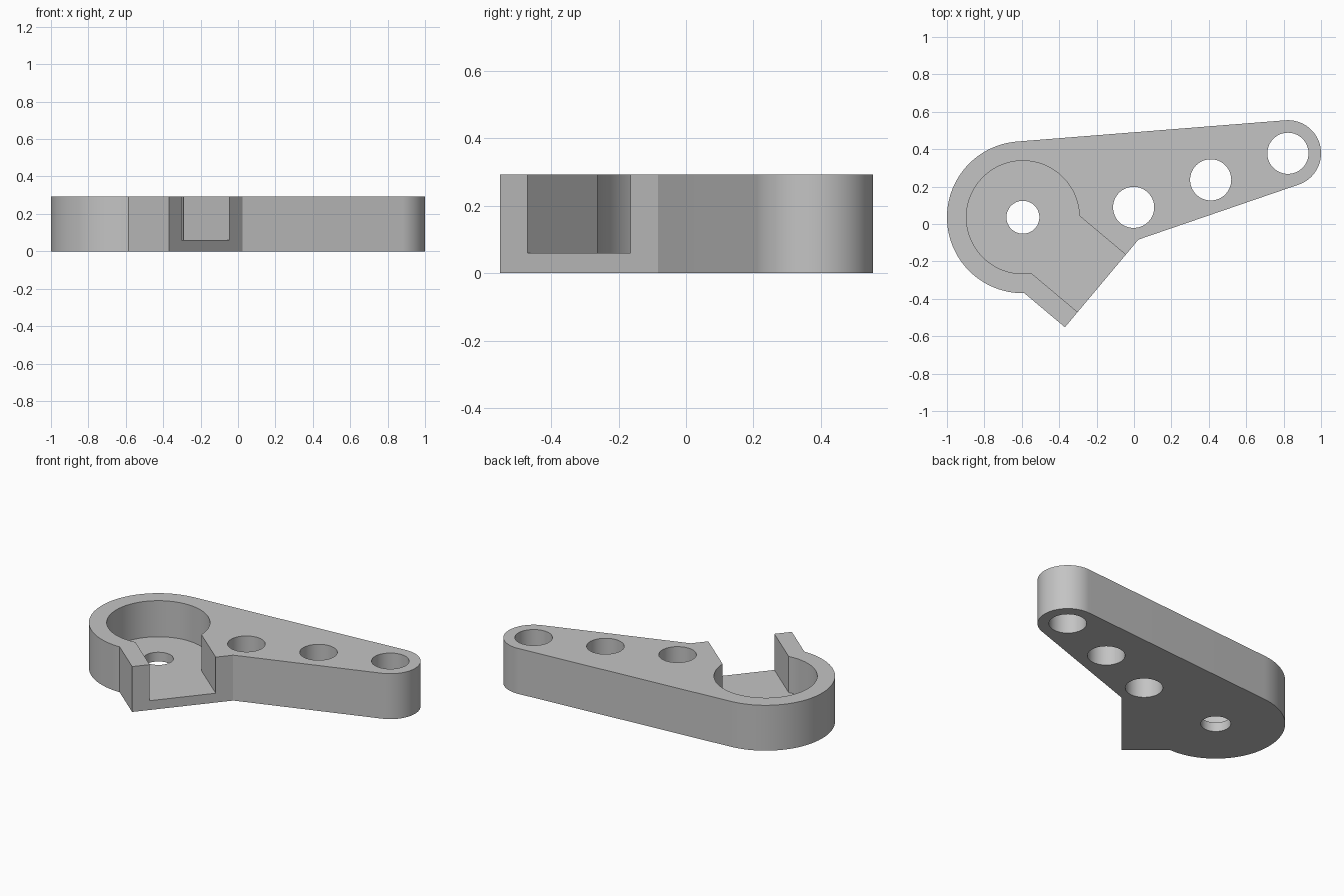
import bpy
import bmesh
from math import radians, acos, asin, sin, cos, tau, pi
from mathutils import Vector

default_cube = bpy.data.objects.get("Cube")
if default_cube:
    bpy.data.objects.remove(default_cube, do_unlink=True)

HEIGHT, FLOOR = 0.293, 0.06
HUB, HUB_R = Vector((-0.594, 0.036)), 0.406
TIP, TIP_R = Vector((0.823, 0.378)), 0.177
POCKET_R, SLOT_HALF = 0.302, 0.2
SPOUT_HALF, SPOUT_LENGTH = 0.306, 0.55
SPOUT_ANGLE = radians(-40)
ALONG = Vector((cos(SPOUT_ANGLE), sin(SPOUT_ANGLE)))
ACROSS = Vector((-ALONG.y, ALONG.x))


def angle_of(v):
    return Vector((1, 0)).angle_signed(v) * -1


def arc(center, radius, start, end, steps):
    return [center + radius * Vector((cos(t), sin(t)))
            for t in (start + (end - start) * i / steps for i in range(steps + 1))]


def spout_point(distance, side):
    return HUB + ALONG * distance + ACROSS * side


def prism(name, outline, bottom, top):
    """Extrude a flat outline into a solid."""
    bm = bmesh.new()
    face = bm.faces.new([bm.verts.new((p.x, p.y, bottom)) for p in outline])
    new = bmesh.ops.extrude_face_region(bm, geom=[face])["geom"]
    bmesh.ops.translate(bm, vec=(0, 0, top - bottom),
                        verts=[v for v in new if isinstance(v, bmesh.types.BMVert)])
    bmesh.ops.recalc_face_normals(bm, faces=bm.faces)
    mesh = bpy.data.meshes.new(name)
    bm.to_mesh(mesh)
    bm.free()
    obj = bpy.data.objects.new(name, mesh)
    bpy.context.collection.objects.link(obj)
    return obj


# Arm outline: spout corners, rounded tip, then round hub
span = TIP - HUB
upper = angle_of(span) + acos((HUB_R - TIP_R) / span.length)
corner = spout_point(SPOUT_LENGTH, SPOUT_HALF)
back = corner - TIP
lower = angle_of(back) + acos(TIP_R / back.length)
if lower > upper:
    lower -= tau
hub_end = SPOUT_ANGLE - asin(SPOUT_HALF / HUB_R) + tau
outline = [spout_point(SPOUT_LENGTH, -SPOUT_HALF), corner]
outline += arc(TIP, TIP_R, lower, upper, 48)
outline += arc(HUB, HUB_R, upper, hub_end, 64)
arm = prism("lever_arm", outline, 0, HEIGHT)

# Keyhole pocket: round recess opening through the spout
opening = asin(SLOT_HALF / POCKET_R)
pocket = arc(HUB, POCKET_R, SPOUT_ANGLE + opening, SPOUT_ANGLE - opening + tau, 72)
pocket += [spout_point(0.8, -SLOT_HALF), spout_point(0.8, SLOT_HALF)]
cutters = [prism("pocket_cutter", pocket, FLOOR, HEIGHT + 0.2)]

# Through holes
holes = [(HUB, 0.088), (Vector((-0.002, 0.089)), 0.11),
         (Vector((0.41, 0.236)), 0.11), (TIP, 0.11)]
for center, radius in holes:
    circle = arc(center, radius, 0, tau, 64)[:-1]
    cutters.append(prism("hole_cutter", circle, -0.2, HEIGHT + 0.2))

for cutter in cutters:
    cut = arm.modifiers.new("cut", "BOOLEAN")
    cut.operation = "DIFFERENCE"
    cut.solver = "EXACT"
    cut.object = cutter

# Bake the cuts and drop the cutters
bpy.context.view_layer.update()
graph = bpy.context.evaluated_depsgraph_get()
baked = bpy.data.meshes.new_from_object(arm.evaluated_get(graph))
arm.modifiers.clear()
arm.data = baked
for cutter in cutters:
    bpy.data.objects.remove(cutter, do_unlink=True)

# Plain grey finish
grey = bpy.data.materials.new("plain grey")
grey.use_nodes = True
colour = (0.55, 0.55, 0.55, 1)
grey.diffuse_color = colour
grey.node_tree.nodes["Principled BSDF"].inputs["Base Color"].default_value = colour
arm.data.materials.clear()
arm.data.materials.append(grey)

bpy.ops.object.select_all(action="DESELECT")
arm.select_set(True)
bpy.context.view_layer.objects.active = arm
bpy.ops.object.shade_smooth_by_angle(angle=pi / 6)
